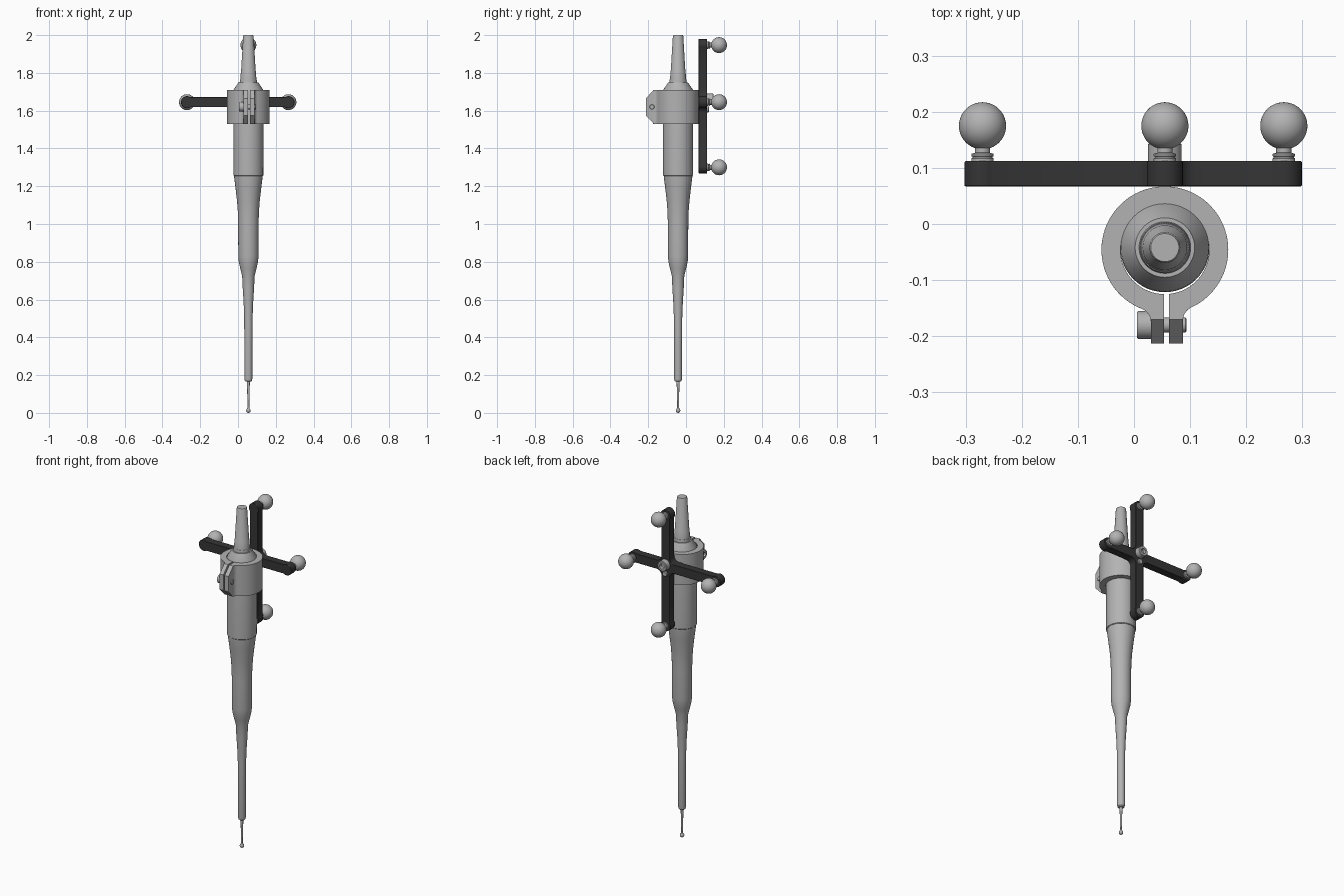
import bpy, bmesh, math
from math import sin, cos, pi, radians

if "Cube" in bpy.data.objects:
    bpy.data.objects.remove(bpy.data.objects["Cube"])


def material(name, v):
    m = bpy.data.materials.new(name)
    m.diffuse_color = (v, v, v, 1)
    m.use_nodes = True
    m.node_tree.nodes["Principled BSDF"].inputs["Base Color"].default_value = m.diffuse_color
    return m


GREY = material("light grey metal", 0.45)
DARK = material("dark frame", 0.035)
CX, CY = 0.055, -0.042      # axis of the probe


def finish(name, bm, mat, bevel=0):
    bmesh.ops.remove_doubles(bm, verts=bm.verts, dist=1e-6)
    bmesh.ops.recalc_face_normals(bm, faces=bm.faces)
    me = bpy.data.meshes.new(name)
    bm.to_mesh(me)
    bm.free()
    me.materials.append(mat)
    ob = bpy.data.objects.new(name, me)
    bpy.context.collection.objects.link(ob)
    if bevel:
        b = ob.modifiers.new("soft_edges", 'BEVEL')
        b.width, b.segments = bevel, 2
        b.limit_method, b.angle_limit = 'ANGLE', radians(50)
    bpy.ops.object.select_all(action='DESELECT')
    ob.select_set(True)
    bpy.context.view_layer.objects.active = ob
    bpy.ops.object.shade_smooth_by_angle(angle=radians(30))
    return ob


def lathe(name, profile, loc, axis='Z', mat=GREY, n=48):
    """Turn (radius, height) points around an axis through loc."""
    bm = bmesh.new()
    rings = []
    for r, h in profile:
        ring = []
        for i in range(n):
            a, b = r * cos(2 * pi * i / n), r * sin(2 * pi * i / n)
            p = {'Z': (a, b, h), 'Y': (a, h, b), 'X': (h, a, b)}[axis]
            ring.append(bm.verts.new([p[k] + loc[k] for k in range(3)]))
        rings.append(ring)
    for lo, hi in zip(rings, rings[1:]):
        for i in range(n):
            j = (i + 1) % n
            bm.faces.new((lo[i], lo[j], hi[j], hi[i]))
    # close the ends
    bm.faces.new(rings[0])
    bm.faces.new(rings[-1])
    return finish(name, bm, mat)


def prism(name, pts, lo, hi, axis, mat, bevel=0):
    """Extrude a 2D outline along an axis from lo to hi."""
    place = {'Z': lambda u, v, t: (u, v, t), 'Y': lambda u, v, t: (u, t, v),
             'X': lambda u, v, t: (t, u, v)}[axis]
    bm = bmesh.new()
    face = bm.faces.new([bm.verts.new(place(u, v, lo)) for u, v in pts])
    ext = bmesh.ops.extrude_face_region(bm, geom=[face])
    moved = [g for g in ext["geom"] if isinstance(g, bmesh.types.BMVert)]
    bmesh.ops.translate(bm, verts=moved, vec=place(0, 0, hi - lo))
    return finish(name, bm, mat, bevel)


def arc(cx, cy, r, a0, a1, n):
    return [(cx + r * cos(radians(a0 + (a1 - a0) * i / n)),
             cy + r * sin(radians(a0 + (a1 - a0) * i / n))) for i in range(n + 1)]


# Stylus with ball tip
ball = [(0.012 * sin(a), 0.012 - 0.012 * cos(a))
        for a in [radians(3 + 14 * i) for i in range(11)]]
lathe("stylus", ball + [(0.005, 0.03), (0.006, 0.1), (0.008, 0.175)], (CX, CY, 0), n=24)

# Lower handpiece body
lathe("lower_body", [
    (0.014, 0.165), (0.019, 0.17), (0.0215, 0.185), (0.022, 0.5), (0.025, 0.58),
    (0.03, 0.66), (0.033, 0.725), (0.043, 0.765), (0.051, 0.8), (0.0535, 0.83),
    (0.054, 1.0), (0.0555, 1.06), (0.06, 1.12), (0.068, 1.19), (0.0755, 1.25),
    (0.0755, 1.26)], (CX, CY, 0))

# Upper sleeve, shoulder and tail cone
lathe("upper_sleeve", [
    (0.076, 1.254), (0.079, 1.257), (0.0795, 1.7), (0.078, 1.712), (0.055, 1.745),
    (0.053, 1.75), (0.046, 1.75), (0.044, 1.765)], (CX, CY, 0))
lathe("tail_cone", [
    (0.044, 1.745), (0.0395, 1.81), (0.0385, 1.812), (0.0275, 1.995), (0.025, 2.0)],
    (CX, CY, 0))

# Split clamp ring: outer arc, concave fillets into the neck, slit and bore
RX, RY, RO, RI = 0.055, -0.046, 0.113, 0.079
S0, S1, E0, E1 = 0.0535, 0.0625, 0.03, 0.0875   # slit and ear sides
f = 0.025


def fillet(side, edge):
    """Points of the fillet from the ear edge up to the ring."""
    fx = edge + side * f
    fy = RY - math.sqrt((RO + f) ** 2 - (fx - RX) ** 2)
    end = math.degrees(math.atan2(RY - fy, RX - fx))
    return arc(fx, fy, f, 180 if side > 0 else 0, end, 8)


right, left = fillet(1, E1), fillet(-1, E0)
ang = lambda p: math.degrees(math.atan2(p[1] - RY, p[0] - RX))
a0, a1 = ang(right[-1]), ang(left[-1]) + 360
bore0 = math.degrees(math.asin((S1 - RX) / RI))
bore1 = math.degrees(math.asin((S0 - RX) / RI))
outline = ([(S1, -0.168), (E1, -0.168)] + right
           + arc(RX, RY, RO, a0, a1, 72)[1:-1] + left[::-1]
           + [(E0, -0.168), (S0, -0.168)]
           + arc(RX, RY, RI, 270 + bore1, -90 + bore0, 64))
prism("clamp_ring", outline, 1.53, 1.71, 'Z', GREY, 0.002)

# Clamp ears with chamfered corners
ear = [(-0.166, 1.53), (-0.166, 1.71), (-0.17, 1.71), (-0.213, 1.665),
       (-0.213, 1.575), (-0.17, 1.53)]
prism("clamp_ear_left", ear, E0, S0, 'X', GREY)
prism("clamp_ear_right", ear, S1, E1, 'X', GREY)

# Clamp screw
lathe("clamp_screw", [
    (0.012, 0.016), (0.012, 0.005), (0.023, 0.005), (0.025, 0.008), (0.025, 0.031),
    (0.013, 0.031), (0.013, 0.092), (0.011, 0.094)], (0, -0.18, 1.62), 'X', n=32)

# Cross frame: four arms with round ends and filleted inner corners
FX, FZ, HW, R, FIL = 0.055, 1.645, 0.0265, 0.032, 0.03
ARMS = [0.212, 0.302, 0.325, 0.345]     # right, up, left, down
swing = 180 - math.degrees(math.asin(HW / R))
cross = []
for k, length in enumerate(ARMS):
    pts = arc(length, 0, R, -swing, swing, 24)
    pts += arc(HW + FIL, HW + FIL, FIL, 270, 180, 6)
    c, s = round(cos(k * pi / 2)), round(sin(k * pi / 2))
    cross += [(FX + u * c - v * s, FZ + u * s + v * c) for u, v in pts]
prism("cross_frame", cross, 0.067, 0.112, 'Y', DARK, 0.002)

# Marker spheres on short posts
sphere = [(0.042 * sin(a), 0.064 - 0.042 * cos(a))
          for a in [radians(20 + 8 * i) for i in range(20)]] + [(0.001, 0.106)]
post = [(0.02, -0.002), (0.02, 0.006), (0.018, 0.007), (0.018, 0.009), (0.02, 0.01),
        (0.02, 0.014), (0.0135, 0.016), (0.0135, 0.026)]
for k, (name, length) in enumerate(zip(("right", "top", "left", "bottom"), ARMS)):
    x, z = FX + length * cos(k * pi / 2), FZ + length * sin(k * pi / 2)
    lathe("marker_" + name, post + sphere, (x, 0.111, z), 'Y')

# Mounting screw and locating pin at the frame centre
lathe("mounting_screw", [
    (0.03, -0.002), (0.03, 0.03), (0.027, 0.033), (0.015, 0.033), (0.015, 0.015)],
    (FX, 0.112, 1.66), 'Y', n=32)
lathe("locating_pin", [(0.016, -0.002), (0.016, 0.007), (0.013, 0.01)],
      (FX, 0.112, 1.607), 'Y', n=24)
